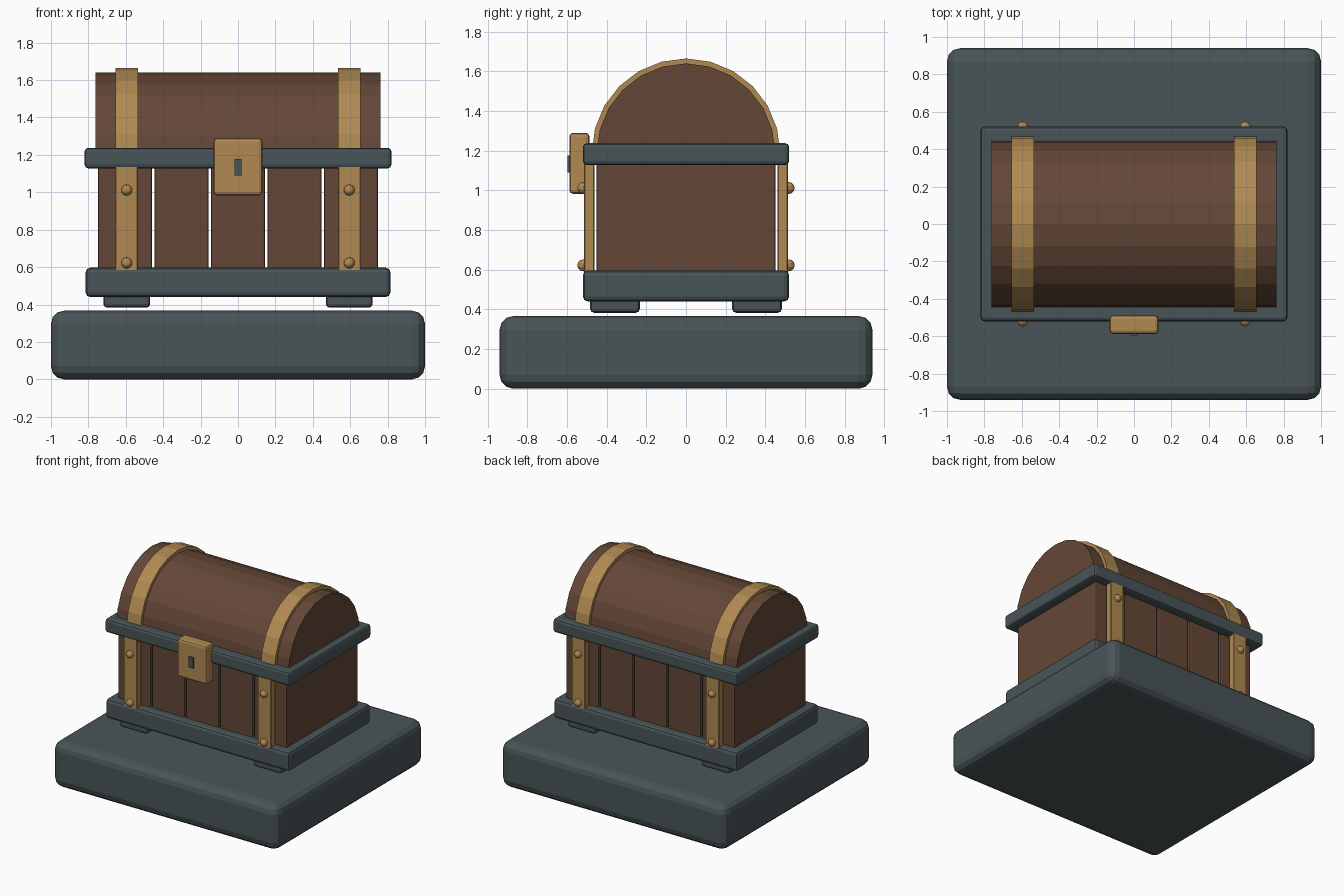
import bpy, bmesh, math
from mathutils import Matrix

if "Cube" in bpy.data.objects:
    bpy.data.objects.remove(bpy.data.objects["Cube"])


def material(name, rgb):
    m = bpy.data.materials.new(name)
    m.diffuse_color = (*rgb, 1)
    m.use_nodes = True
    m.node_tree.nodes["Principled BSDF"].inputs["Base Color"].default_value = m.diffuse_color
    return m


WOOD = material("brown wood", (0.127, 0.063, 0.038))
SLATE = material("slate metal", (0.066, 0.089, 0.097))
BRASS = material("brass", (0.44, 0.255, 0.085))


def finish(bm, name, mat):
    bmesh.ops.recalc_face_normals(bm, faces=bm.faces)
    me = bpy.data.meshes.new(name)
    bm.to_mesh(me)
    bm.free()
    me.materials.append(mat)
    ob = bpy.data.objects.new(name, me)
    bpy.context.collection.objects.link(ob)
    return ob


def box(name, x, y, z, mat, bevel=0.0, segments=2):
    """Rounded box from (min, max) ranges."""
    bm = bmesh.new()
    bmesh.ops.create_cube(bm, size=1)
    for v in bm.verts:
        for i, (a, b) in enumerate((x, y, z)):
            v.co[i] = a if v.co[i] < 0 else b
    ob = finish(bm, name, mat)
    if bevel:
        mod = ob.modifiers.new("rounded edges", 'BEVEL')
        mod.width, mod.segments = bevel, segments
    return ob


def span(centre, half):
    return (centre - half, centre + half)


def arch(name, x, outer, inner, z0, mat, steps=12):
    """Half-round profile extruded along x; inner radius 0 makes it solid."""
    def arc(r):
        return [(r * math.cos(math.pi * i / steps), z0 + r * math.sin(math.pi * i / steps))
                for i in range(steps + 1)]
    bm = bmesh.new()
    rings = [arc(outer)] + ([arc(inner)] if inner else [])
    if inner:
        rows = [[[bm.verts.new((xx, *p)) for p in r] for r in rings] for xx in x]
        (ao, ai), (bo, bi) = rows
        for i in range(steps):
            for p, q in ((ao, bo), (ai, bi), (ao, ai), (bo, bi)):
                bm.faces.new((p[i], p[i + 1], q[i + 1], q[i]))
        for i in (0, steps):
            bm.faces.new((ao[i], ai[i], bi[i], bo[i]))
    else:
        f = bm.faces.new([bm.verts.new((x[0], *p)) for p in rings[0]])
        new = bmesh.ops.extrude_face_region(bm, geom=[f])["geom"]
        for v in new:
            if isinstance(v, bmesh.types.BMVert):
                v.co.x = x[1]
    return finish(bm, name, mat)


# Pedestal slab
box("pedestal", (-1, 1), (-0.94, 0.94), (0, 0.367), SLATE, 0.07, 3)

# Chest frame: base tray and rim
box("base_tray", (-0.815, 0.815), (-0.52, 0.52), (0.44, 0.597), SLATE, 0.025)
box("rim", (-0.82, 0.82), (-0.52, 0.52), (1.128, 1.238), SLATE, 0.02)

# Body planks with narrow gaps
for i in range(-2, 3):
    box(f"plank_{i + 3}", span(i * 0.302, 0.1455), (-0.452, 0.452), (0.57, 1.15), WOOD, 0.012)

# Domed lid
arch("lid", (-0.763, 0.763), 0.45, 0, 1.19, WOOD)

for sx, side in ((-1, "left"), (1, "right")):
    strap_x = span(sx * 0.595, 0.061)
    arch(f"lid_strap_{side}", strap_x, 0.475, 0.447, 1.19, BRASS)
    for sy, end in ((-1, "front"), (1, "back")):
        # Feet, wall straps and rivets at each corner
        box(f"foot_{end}_{side}", span(sx * 0.595, 0.125), span(sy * 0.358, 0.125),
            (0.383, 0.46), SLATE, 0.02)
        box(f"strap_{end}_{side}", strap_x, span(sy * 0.488, 0.027), (0.58, 1.14), BRASS, 0.005, 1)
        for level, z in (("lower", 0.622), ("upper", 1.012)):
            bm = bmesh.new()
            bmesh.ops.create_uvsphere(bm, u_segments=10, v_segments=6, radius=0.03,
                                      matrix=Matrix.Translation((sx * 0.595, sy * 0.518, z))
                                      @ Matrix.Rotation(math.pi / 2, 4, 'X'))
            finish(bm, f"rivet_{level}_{end}_{side}", BRASS)

# Lock with keyhole plate
box("lock", (-0.13, 0.13), (-0.588, -0.487), (0.983, 1.29), BRASS, 0.018)
box("keyhole", (-0.02, 0.02), (-0.597, -0.58), (1.09, 1.177), SLATE)
